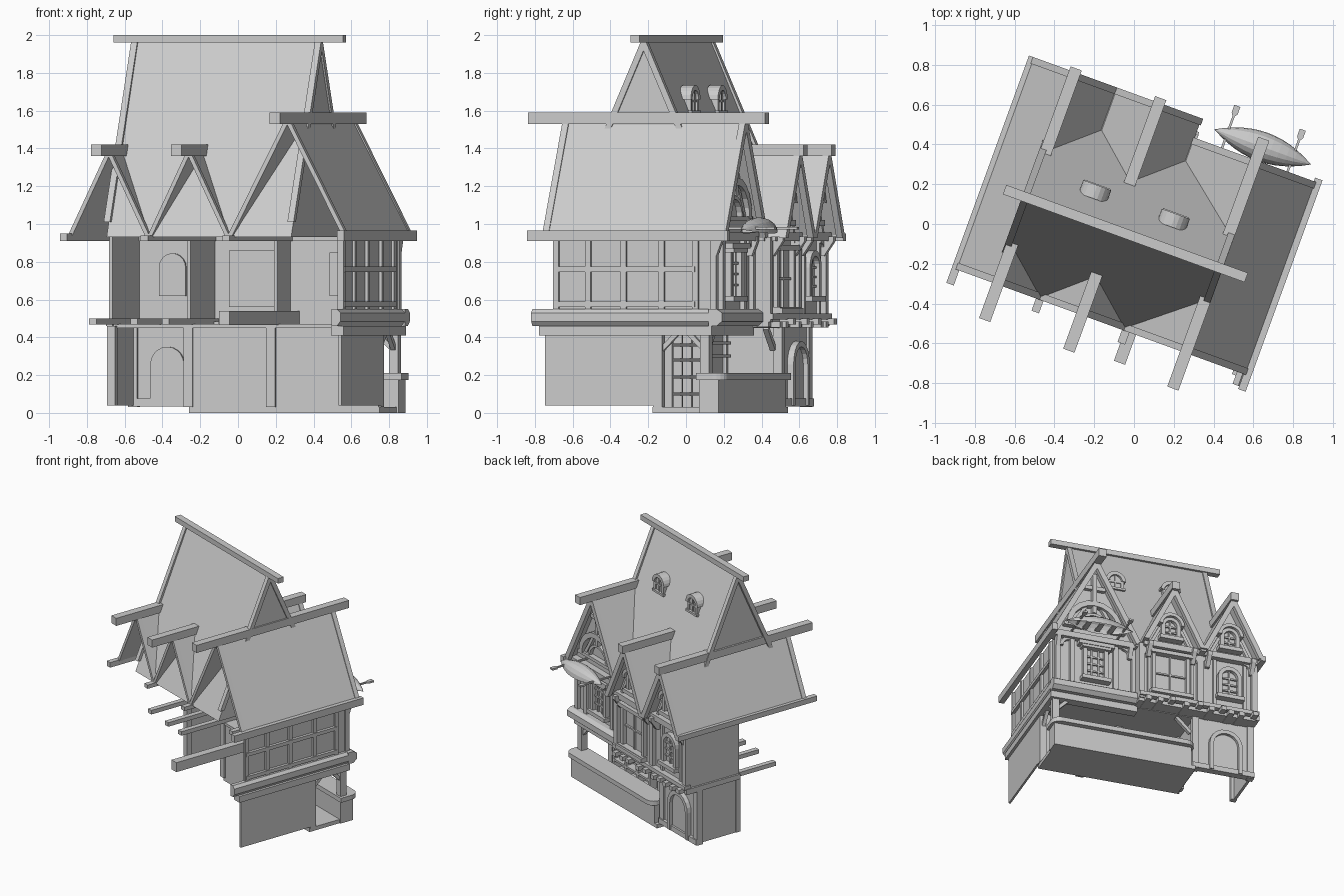
import bpy, bmesh, math
from mathutils import Matrix, Vector

# Everything is laid out square to the house (u across, v toward the decorated
# facade, z up) and turned as a whole by -20 degrees.
R = Matrix.Rotation(math.radians(-20), 3, 'Z')


def finish(name, bm):
    bmesh.ops.recalc_face_normals(bm, faces=bm.faces)
    me = bpy.data.meshes.new(name)
    for v in bm.verts:
        v.co = R @ v.co
    bm.to_mesh(me)
    bm.free()
    ob = bpy.data.objects.new(name, me)
    bpy.context.collection.objects.link(ob)
    return ob


def prism(name, pts, t0, t1, axis='v'):
    put = {'v': lambda a, b, t: (a, t, b), 'u': lambda a, b, t: (t, a, b),
           'z': lambda a, b, t: (a, b, t)}[axis]
    bm = bmesh.new()
    lo = [bm.verts.new(put(a, b, t0)) for a, b in pts]
    hi = [bm.verts.new(put(a, b, t1)) for a, b in pts]
    bm.faces.new(lo)
    bm.faces.new(hi[::-1])
    for i in range(len(pts)):
        j = (i + 1) % len(pts)
        bm.faces.new((lo[i], lo[j], hi[j], hi[i]))
    return finish(name, bm)


def box(name, u0, u1, v0, v1, z0, z1):
    return prism(name, [(u0, z0), (u1, z0), (u1, z1), (u0, z1)], v0, v1)


def bar(name, p, q, w, t0, t1, axis='v'):
    p, q = Vector(p), Vector(q)
    d = (q - p).normalized()
    n = Vector((-d.y, d.x)) * w / 2
    return prism(name, [p - n, q - n, q + n, p + n], t0, t1, axis)


def arc(u, z, r, a0, a1, n=10):
    return [(u + r * math.cos(math.radians(a0 + (a1 - a0) * i / n)),
             z + r * math.sin(math.radians(a0 + (a1 - a0) * i / n))) for i in range(n + 1)]


def ring(name, u, z, ro, ri, v0, v1, a0=0, a1=180, axis='v'):
    return prism(name, arc(u, z, ro, a0, a1) + arc(u, z, ri, a1, a0), v0, v1, axis)


def chevron(name, c, zt, h, zb, t, t0, t1, axis='v'):
    s = t * h / (zt - zb)
    return prism(name, [(c - h, zb), (c, zt), (c + h, zb), (c + h - s, zb), (c, zt - t),
                        (c - h + s, zb)], t0, t1, axis)


def window(name, u, v, z0, z1, w, nu, nz, arched=False):
    h = w / 2
    box(name + "_pane", u - h, u + h, v - .035, v + .005, z0, z1)
    for s in (-1, 1):
        box(name + "_jamb", u + s * h - .015, u + s * h + .015, v, v + .035, z0, z1)
    box(name + "_sill", u - h - .03, u + h + .03, v, v + .055, z0 - .03, z0)
    if arched:
        prism(name + "_arch_pane", arc(u, z1, h, 0, 180), v - .035, v + .005)
        ring(name + "_arch", u, z1, h + .015, h - .015, v, v + .035)
    else:
        box(name + "_head", u - h - .03, u + h + .03, v, v + .055, z1, z1 + .03)
    for i in range(1, nu):
        x = u - h + w * i / nu
        box(name + "_mullion", x - .006, x + .006, v, v + .018, z0, z1 + (h * .8 if arched else 0))
    for i in range(1, nz + arched):
        z = z0 + (z1 - z0) * i / nz
        box(name + "_glazing_bar", u - h, u + h, v, v + .018, z - .006, z + .006)


# Cross-gable roofs: ridge u, apex z, half width, front end, wall plane
gables = [(.466, 1.56, .335, .506, .42), (-.09, 1.39, .228, .61, .50), (-.54, 1.39, .228, .61, .50)]
for u, z, h, vf, vw in gables:
    chevron("gable_roof", u, z, h, .93, .035, -.51, vf)
    for a, b, t in ((vf - .03, vf + .005, .085), (-.52, -.485, .05)):
        chevron("bargeboard", u, z + .015, h + .008, .925, t, a, b)
    k = .96
    prism("gable_wall", [(u - h * k, .92), (u + h * k, .92), (u, z - .03)], vw - .03, vw)
    box("gable_tie_beam", u - h * .93, u + h * .93, vw - .03, vw + .05, .91, .955)
    zc = z - .2
    hw = h * .2 / (z - .93) * .8
    box("gable_collar", u - hw, u + hw, vw, vw + .03, zc - .015, zc + .015)
    for s in (-1, 1):
        prism("eave_bracket", [(vw, .83), (vw + .025, .83), (vf - .03, .91), (vf - .03, .935), (vw, .935)],
              u + s * (h - .06) - .016, u + s * (h - .06) + .016, 'u')

# Ridge beams; the middle one is cut by the main roof
box("right_ridge_beam", .436, .496, -.71, .625, 1.53, 1.59)
box("left_ridge_beam", -.57, -.51, -.71, .635, 1.36, 1.42)
box("middle_ridge_beam", -.12, -.06, .17, .64, 1.36, 1.42)
box("middle_ridge_beam", -.12, -.06, -.71, -.29, 1.36, 1.42)
for u, v0, v1, z in ((-.765, -.6, .615, .95), (-.315, -.585, .6, .94), (.145, -.585, .5, .94), (.795, -.6, .53, .965)):
    box("eave_beam", u - .02, u + .02, v0, v1, .91, z)

# Tall main roof
prism("main_roof", [(-.51, .93), (-.06, 1.975), (.39, .93)], -.555, .485, 'u')
for a in (-.575, .46):
    chevron("main_bargeboard", -.06, 1.998, .44, 1.01, .08, a, a + .035, 'u')
box("main_ridge_beam", -.67, .622, -.085, -.035, 1.96, 2.0)

# Arched roof dormers
for u in (-.24, .18):
    prism("dormer_body", [(u - .045, 1.59), (u + .045, 1.59)] + arc(u, 1.66, .045, 0, 180), .0, .105)
    ring("dormer_hood", u, 1.66, .075, .048, .05, .12)
    for s in (-1, 1):
        box("dormer_jamb", u + s * .05 - .01, u + s * .05 + .01, .06, .115, 1.59, 1.66)
    box("dormer_sill", u - .07, u + .07, .06, .125, 1.585, 1.602)
    box("dormer_mullion", u - .007, u + .007, .1, .112, 1.6, 1.705)
    box("dormer_glazing_bar", u - .045, u + .045, .1, .112, 1.645, 1.657)

# Upper walls; the rear stays open
box("right_side_wall", .73, .75, -.465, .42, .46, .93)
box("right_front_wall", .13, .75, .40, .42, .46, .93)
box("left_front_wall", -.74, .15, .48, .50, .48, .93)
box("left_side_wall", -.75, -.73, .06, .50, .46, .93)
box("partition_left", -.325, -.305, .1, .50, .46, .93)
box("partition_right", .13, .15, .2, .50, .46, .93)
box("upper_floor", -.74, .75, .08, .42, .45, .47)
box("jetty_floor", -.74, .15, .40, .52, .465, .485)

# Timber frame of the right side
for v in (-.455, -.275, -.075, .14, .33):
    box("side_stud", .745, .766, v - .016, v + .016, .54, .92)
for z in (.575, .76):
    box("side_rail", .745, .772, -.465, .33, z - .014, z + .014)
# Swelling sill around the right block
prof = [(0, .46), (.03, .46), (.05, .485), (.05, .53), (.03, .55), (0, .55)]
prism("side_sill", [(.74 + a, z) for a, z in prof], -.585, .45)
prism("front_sill", [(.415 + 1.5 * a, z) for a, z in prof], .14, .79, 'u')
box("rear_jetty_beam", .14, .2, -.68, .42, .465, .54)
box("side_ground_beam", .72, .79, -.54, .43, .41, .46)
box("front_ground_beam", .13, .79, .36, .43, .41, .46)

# Front timber frame
for u in (.16, .30, .63, .74):
    box("right_front_stud", u - .018, u + .018, .41, .445, .54, .93)
for u in (-.73, -.315, .13):
    box("left_front_stud", u - .022, u + .022, .49, .53, .48, .93)
for u in (-.66, -.43, -.26, .07):
    box("minor_stud", u - .012, u + .012, .49, .515, .5, .92)
box("left_front_sill", -.76, .15, .49, .545, .495, .525)
box("left_jetty_plate", -.76, .15, .42, .52, .455, .48)
box("left_side_rail", -.765, -.735, .06, .53, .46, .5)
for u, v0 in ((-.72, -.27), (-.48, -.29), (-.30, -.3), (-.09, 0)):
    box("floor_joist", u - .02, u + .02, v0, .58, .468, .5)
for u in (-.62, -.54, -.39, -.2, .0, .09):
    box("joist_end", u - .02, u + .02, .41, .57, .452, .485)
for u, v, s in ((.20, .42, 1), (.70, .42, -1), (-.29, .5, 1), (.10, .5, -1), (-.70, .5, 1), (-.34, .5, -1)):
    a = (90, 180) if s > 0 else (0, 90)
    ring("curved_brace", u + s * .05, .85, .075, .05, v, v + .025, *a)

# Windows
window("right_window", .455, .42, .62, .85, .16, 3, 4)
box("right_window_ledge", .32, .59, .42, .48, .87, .9)
window("middle_window", -.09, .50, .56, .86, .26, 2, 2)
box("middle_bay_sill", -.25, .07, .50, .57, .525, .555)
window("left_window", -.54, .50, .62, .77, .15, 2, 3, True)
for u in (-.09, -.54):
    window("attic_window", u, .50, 1.02, 1.11, .12, 2, 2, True)
    ring("attic_window_hood", u, 1.11, .095, .07, .5, .56)
    for s in (-1, 1):
        bar("gable_strut", (u + s * .15, .95), (u + s * .08, 1.09), .022, .5, .525)
# Big arch in the right gable
ring("gable_arch", .466, 1.03, .215, .175, .42, .465)
ring("gable_arch_inner", .466, 1.03, .12, .1, .42, .45)
box("king_post", .451, .481, .42, .46, 1.15, 1.47)
box("gable_rail", .23, .70, .42, .46, 1.015, 1.04)
for s in (-1, 1):
    bar("gable_strut", (.466 + s * .16, 1.04), (.466 + s * .03, 1.25), .025, .42, .445)

# Ground floor
box("ground_right_wall", .755, .77, -.515, .1, .04, .42)
box("porch_back_wall", -.31, .76, .09, .105, .0, .46)
box("ground_left_wall", -.75, -.73, .06, .42, .04, .46)
box("ground_partition", -.325, -.305, .09, .42, .04, .46)
box("door_wall", -.74, -.305, .40, .42, .04, .46)
for u, v in ((-.735, .41), (-.315, .41), (-.31, .1), (.155, .1), (.745, .12), (.745, .385)):
    box("post", u - .025, u + .025, v - .025, v + .025, .03, .46)
box("left_rear_post", -.755, -.71, .05, .09, .04, .46)
box("base_left", -.76, -.29, .39, .445, .035, .075)
# Arched door
prism("door_leaf", [(-.635, .04), (-.445, .04)] + arc(-.54, .255, .095, 0, 180), .385, .43)
ring("door_arch", -.54, .255, .125, .095, .41, .455)
for s in (-1, 1):
    box("door_jamb", -.54 + s * .11 - .015, -.54 + s * .11 + .015, .41, .455, .04, .255)

# Porch: floor, counter with rounded cap, shelves, braces
box("porch_floor", -.30, .765, .09, .465, 0, .03)
box("counter_body", -.27, .775, .355, .465, 0, .175)
cap = arc(.73, .44, .065, 0, 90, 5) + arc(-.225, .44, .065, 90, 180, 5) + [(-.29, .345), (.795, .345)]
prism("counter_top", cap, .175, .21, 'z')
for u in (.22, .37, .52, .67):
    box("shelf_upright", u - .01, u + .01, .1, .17, .03, .41)
for z in (.1, .19, .28, .36):
    box("shelf", .21, .68, .1, .17, z - .008, z + .008)
for z in (.3, .37):
    box("wall_shelf", -.26, .1, .1, .16, z - .008, z + .008)
for p, q in (((.26, .45), (.37, .34)), ((.25, .45), (.13, .33))):
    bar("porch_side_brace", p, q, .025, .73, .755, 'u')
for p, q in (((.62, .45), (.73, .34)), ((-.18, .45), (-.29, .34))):
    bar("porch_front_brace", p, q, .025, .37, .40)

# Upturned open boat hung under the right gable, with oars
bm = bmesh.new()
rows = []
for i in range(13):
    t = -1 + 2 * i / 12
    w = max(.003, 1 - t * t)
    rows.append([bm.verts.new((.475 + .258 * t, .585 + .075 * w * math.cos(math.pi * j / 8),
                               .95 + .02 * t * t + .085 * w * math.sin(math.pi * j / 8))) for j in range(9)])
for a, b in zip(rows, rows[1:]):
    for j in range(8):
        bm.faces.new((a[j], a[j + 1], b[j + 1], b[j]))
finish("boat_hull", bm)
for u in (.38, .475, .57):
    box("boat_seat", u - .018, u + .018, .53, .64, .955, .967)
for u in (.285, .635):
    box("oar_shaft", u - .006, u + .006, .40, .70, .972, .984)
    prism("oar_blade", [(u - .006, .68), (u - .016, .695), (u - .016, .735), (u + .016, .735),
                        (u + .016, .695), (u + .006, .68)], .971, .985, 'z')
